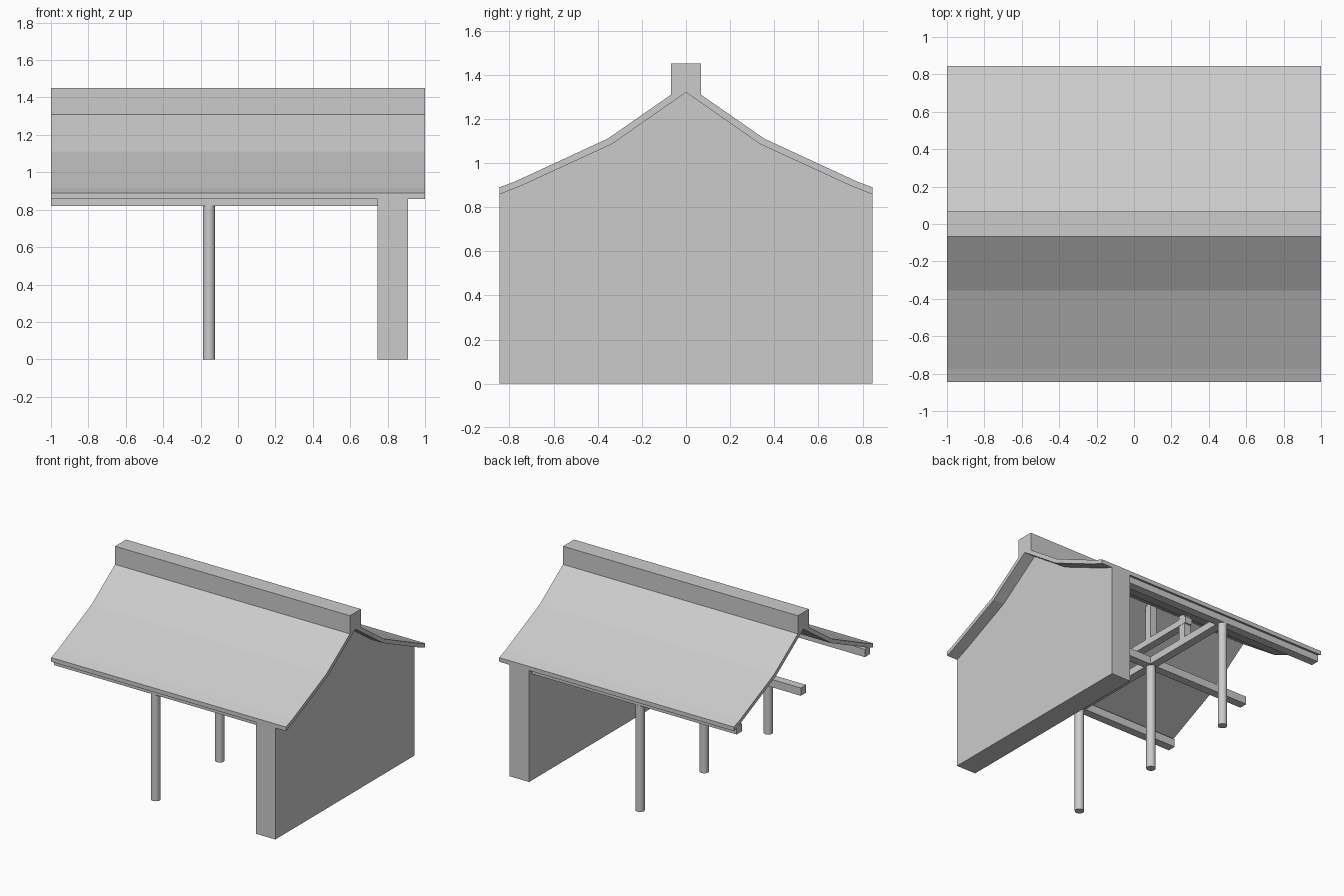
import bpy, bmesh

if "Cube" in bpy.data.objects:
    bpy.data.objects.remove(bpy.data.objects["Cube"])


def finish(name, bm):
    bmesh.ops.recalc_face_normals(bm, faces=bm.faces)
    me = bpy.data.meshes.new(name)
    bm.to_mesh(me)
    bm.free()
    ob = bpy.data.objects.new(name, me)
    bpy.context.collection.objects.link(ob)
    return ob


def box(name, x0, x1, y0, y1, z0, z1):
    bm = bmesh.new()
    bmesh.ops.create_cube(bm, size=1)
    for v in bm.verts:
        v.co = ((x0 + x1) / 2 + v.co.x * (x1 - x0),
                (y0 + y1) / 2 + v.co.y * (y1 - y0),
                (z0 + z1) / 2 + v.co.z * (z1 - z0))
    return finish(name, bm)


def extrude_x(name, profile, x0, x1):
    # closed (y, z) profile swept along x
    bm = bmesh.new()
    a = [bm.verts.new((x0, y, z)) for y, z in profile]
    b = [bm.verts.new((x1, y, z)) for y, z in profile]
    n = len(profile)
    bm.faces.new(a)
    bm.faces.new(b[::-1])
    for i in range(n):
        j = (i + 1) % n
        bm.faces.new((a[i], a[j], b[j], b[i]))
    return finish(name, bm)


def mirrored(half):
    # half runs from the front eave to the ridge centre
    return half + [(-y, z) for y, z in reversed(half) if y != 0]


# Sweeping roof with raised ridge
under = mirrored([(-0.845, 0.858), (-0.75, 0.895), (-0.335, 1.086), (0, 1.32)])
top = mirrored([(-0.845, 0.89), (-0.775, 0.916), (-0.355, 1.11),
                (-0.067, 1.31), (-0.067, 1.45)])
extrude_x("roof", top + under[::-1], -1, 1)

# Solid gable wall under the roof
extrude_x("gable_wall", [(-0.845, 0)] + under + [(0.845, 0)], 0.745, 0.91)

# Columns and lengthwise beams
CX, CY = -0.155, 0.78
for name, y in (("front", -CY), ("middle", 0), ("back", CY)):
    bpy.ops.mesh.primitive_cylinder_add(vertices=20, radius=0.033, depth=0.82,
                                        location=(CX, y, 0.41))
    bpy.context.object.name = name + "_column"
    bpy.ops.object.shade_smooth_by_angle()
    box(name + "_beam", -1, 0.745, y - 0.032, y + 0.032, 0.82, 0.88)

# Cross frame: tie beam, upper beam, struts and king post
box("tie_beam", CX - 0.032, CX + 0.032, -CY, CY, 0.822, 0.878)
box("upper_beam", CX - 0.03, CX + 0.03, -0.41, 0.41, 0.99, 1.04)
for name, y in (("front", -0.37), ("back", 0.37)):
    box(name + "_strut", CX - 0.028, CX + 0.028, y - 0.028, y + 0.028, 0.87, 1.07)
box("king_post", CX - 0.028, CX + 0.028, -0.028, 0.028, 1.03, 1.32)
